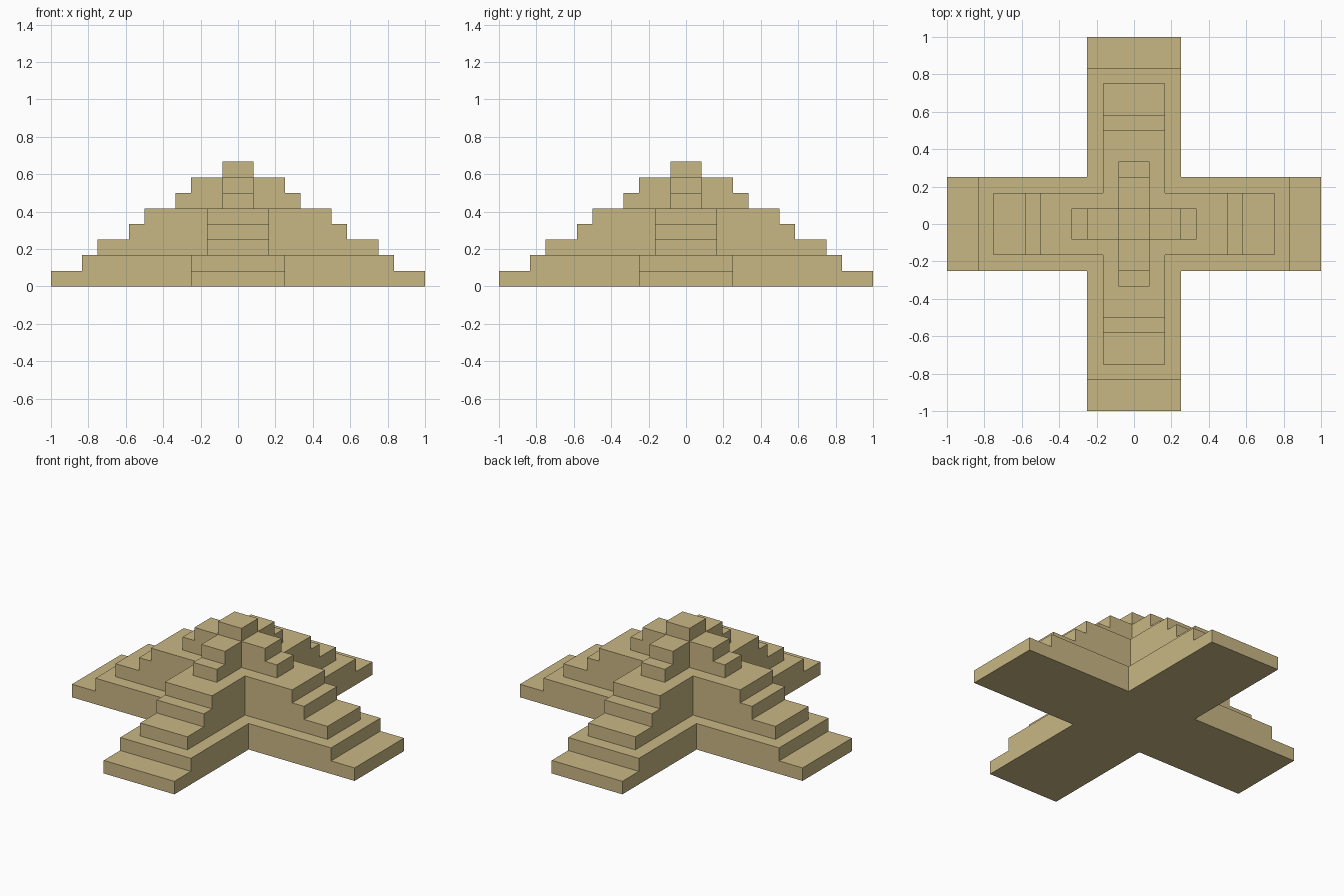
import bpy, bmesh
from mathutils import Matrix, Vector

if "Cube" in bpy.data.objects:
    bpy.data.objects.remove(bpy.data.objects["Cube"])

U = 1 / 12  # one step height

# Tiers from the ground up: (arm half-width, arm reach at each one-unit step)
TIERS = [(3, [12, 10]), (2, [9, 7, 6]), (1, [4, 3]), (1, [1])]

bm = bmesh.new()


def add_face(points, rot):
    """Add a face rotated about z, skipping collapsed ones."""
    verts = [bm.verts.new(rot @ Vector(p) * U) for p in points]
    face = bm.faces.new(verts)
    face.normal_update()
    if face.calc_area() < 1e-8:
        bmesh.ops.delete(bm, geom=verts, context='VERTS')


# Four identical stepped arms
for quarter in range(4):
    rot = Matrix.Rotation(quarter * 1.5707963267948966, 3, 'Z')
    z = 0
    for t, (w, reach) in enumerate(TIERS):
        top = z + len(reach)
        # Stair-shaped side walls
        profile = [(w, z)]
        for i, a in enumerate(reach):
            profile += [(a, z + i), (a, z + i + 1)]
        profile.append((w, top))
        if reach[0] > w:
            for s in (-1, 1):
                add_face([(x, s * w, h) for x, h in profile], rot)
        # Risers and treads
        for (x0, h0), (x1, h1) in zip(profile[1:-2], profile[2:-1]):
            add_face([(x0, -w, h0), (x0, w, h0), (x1, w, h1), (x1, -w, h1)], rot)
        # Ledge up to the next tier
        if t + 1 < len(TIERS):
            a, (v, nxt) = reach[-1], TIERS[t + 1]
            b = nxt[0]
            add_face([(a, -w, top), (a, w, top), (b, v, top), (b, -v, top)], rot)
            for s in (-1, 1):
                add_face([(w, s * w, top), (a, s * w, top),
                          (b, s * v, top), (v, s * v, top)], rot)
        z = top

# Square cap and cross-shaped underside
add_face([(1, -1, z), (1, 1, z), (-1, 1, z), (-1, -1, z)], Matrix.Identity(3))
w, a = TIERS[0][0], TIERS[0][1][0]
outline = []
for x, y in ((1, 0), (0, 1), (-1, 0), (0, -1)):
    for p, q in ((a, -w), (a, w), (w, w)):
        outline.append((p * x - q * y, p * y + q * x, 0))
add_face(outline, Matrix.Identity(3))

bmesh.ops.remove_doubles(bm, verts=bm.verts, dist=1e-4)
bmesh.ops.recalc_face_normals(bm, faces=bm.faces)

mesh = bpy.data.meshes.new("stepped_cross_pyramid")
bm.to_mesh(mesh)
bm.free()

sand = bpy.data.materials.new("sandstone")
sand.diffuse_color = (0.584, 0.474, 0.231, 1)
sand.use_nodes = True
sand.node_tree.nodes["Principled BSDF"].inputs["Base Color"].default_value = sand.diffuse_color
mesh.materials.append(sand)
bpy.context.collection.objects.link(
    bpy.data.objects.new("stepped_cross_pyramid", mesh))
